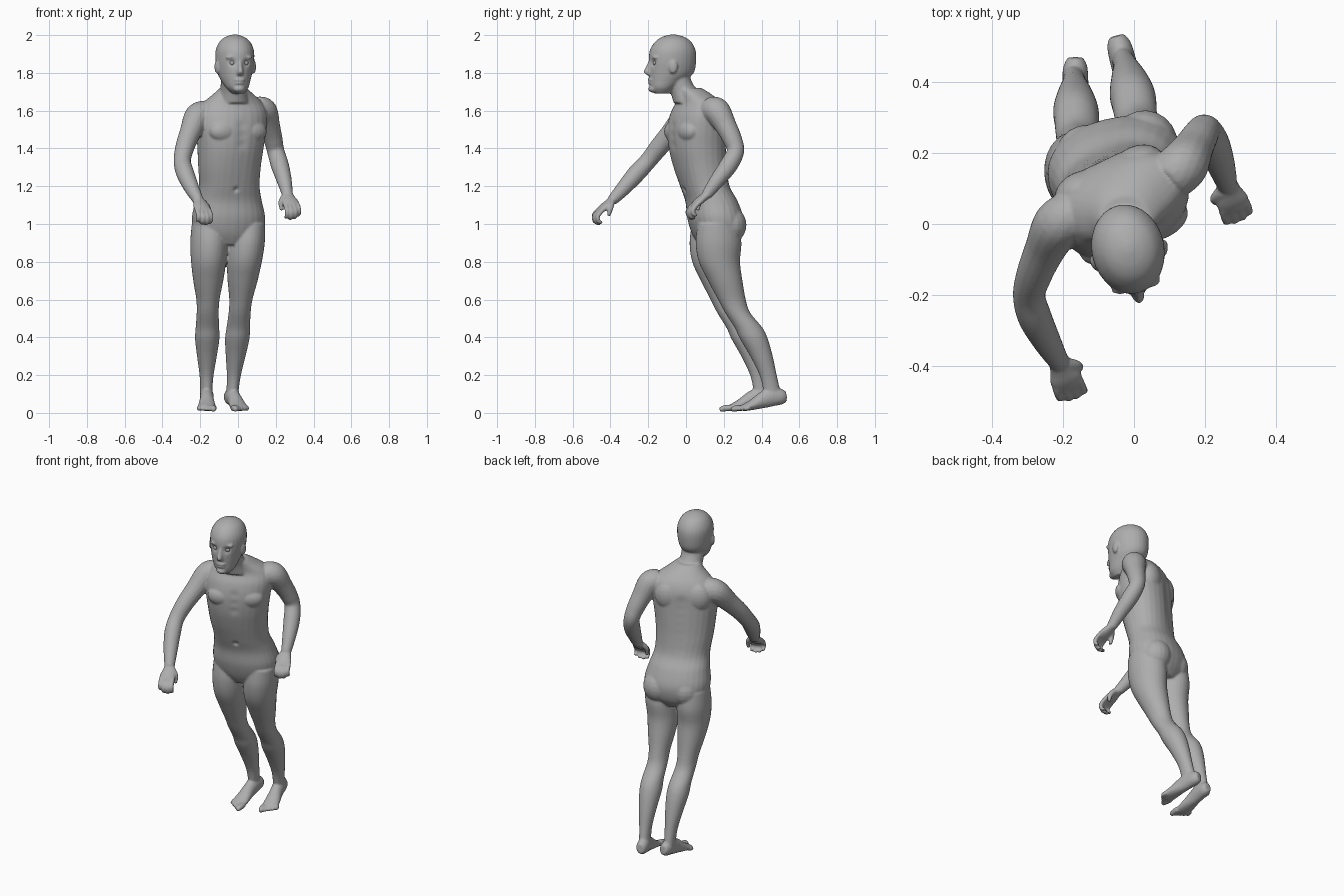
import bpy, bmesh, math
from mathutils import Vector, Matrix

if "Cube" in bpy.data.objects:
    bpy.data.objects.remove(bpy.data.objects["Cube"], do_unlink=True)

UP = Vector((0, 0, 1))
skin = bpy.data.materials.new("plain_grey")
skin.use_nodes = True
GREY = (0.42, 0.42, 0.42, 1)
skin.diffuse_color = GREY
skin.node_tree.nodes["Principled BSDF"].inputs["Base Color"].default_value = GREY

bm = bmesh.new()


def spline(rows, steps=6):
    """Smooth interpolation through rows of numbers."""
    out = []
    last = len(rows) - 1
    for i in range(last):
        p0, p1, p2, p3 = (rows[min(max(k, 0), last)] for k in range(i - 1, i + 3))
        for s in range(steps):
            t = s / steps
            out.append([0.5 * (2 * b + (c - a) * t + (2 * a - 5 * b + 4 * c - d) * t * t
                               + (3 * b - a - 3 * c + d) * t ** 3)
                        for a, b, c, d in zip(p0, p1, p2, p3)])
    return out + [list(rows[last])]


def loft(rows, side=None, power=1.0, sides=28):
    """Skin rings (x, y, z, half width, half depth, yaw); level unless side is given."""
    rows = spline(rows)
    centres = [Vector(r[:3]) for r in rows]
    rings = []
    for i, r in enumerate(rows):
        if side is None:
            u = Vector((math.cos(r[5]), math.sin(r[5]), 0))
            v = UP.cross(u)
        else:
            t = (centres[min(i + 1, len(rows) - 1)] - centres[max(i - 1, 0)]).normalized()
            u = (side - t * side.dot(t)).normalized()
            v = t.cross(u)
        ring = []
        for k in range(sides):
            c, s = math.cos(math.tau * k / sides), math.sin(math.tau * k / sides)
            c = math.copysign(abs(c) ** power, c)
            s = math.copysign(abs(s) ** power, s)
            ring.append(bm.verts.new(centres[i] + u * c * r[3] + v * s * r[4]))
        rings.append(ring)
    for a, b in zip(rings, rings[1:]):
        for k in range(sides):
            n = (k + 1) % sides
            bm.faces.new((a[k], a[n], b[n], b[k]))
    bm.faces.new(rings[0][::-1])
    bm.faces.new(rings[-1])


def tube(points, radii, side):
    loft([(*p, r, r, 0) for p, r in zip(points, radii)], side, sides=16)


def frame(x, y, yaw):
    return Matrix.Translation((x, y, 0)) @ Matrix.Rotation(yaw, 4, "Z")


def blob(base, place, size):
    bmesh.ops.create_uvsphere(bm, u_segments=20, v_segments=12, radius=1,
                              matrix=base @ Matrix.Translation(place) @ Matrix.Diagonal((*size, 1)))


# Torso, twisted at the shoulders
loft([(-.05, .16, .89, .09, .09, .25), (-.05, .162, .95, .175, .125, .25),
      (-.05, .155, 1.03, .195, .142, .25), (-.05, .135, 1.12, .178, .132, .28),
      (-.046, .1, 1.2, .162, .124, .32), (-.045, .075, 1.3, .168, .132, .38),
      (-.04, .06, 1.4, .178, .14, .42), (-.035, .055, 1.5, .19, .14, .43),
      (-.03, .062, 1.58, .19, .13, .43), (-.027, .065, 1.64, .165, .105, .43),
      (-.025, .04, 1.69, .105, .085, .4), (-.025, .01, 1.72, .07, .07, .3)], power=.9)
chest = frame(-.037, .056, .43)
pelvis = frame(-.05, .205, .25)
for s in (-1, 1):
    blob(chest, (s * .08, -.088, 1.49), (.085, .052, .06))
    blob(chest, (s * .085, .08, 1.55), (.08, .055, .09))
    blob(pelvis, (s * .083, 0, .995), (.093, .095, .1))

# Neck and head
loft([(-.025, .02, 1.64, .085, .085, .3), (-.025, -.01, 1.7, .07, .074, .3),
      (-.023, -.04, 1.76, .068, .068, .22), (-.02, -.055, 1.82, .07, .07, .22)])
loft([(0, -.125, 1.69, .03, .04, .22), (-.004, -.122, 1.72, .058, .066, .22),
      (-.012, -.1, 1.76, .077, .095, .22), (-.017, -.078, 1.8, .091, .12, .22),
      (-.017, -.072, 1.86, .101, .127, .22), (-.017, -.07, 1.92, .1, .122, .22),
      (-.017, -.068, 1.965, .08, .096, .22), (-.017, -.068, 1.99, .05, .06, .22),
      (-.017, -.068, 2.003, .012, .015, .22)])
head = frame(-.017, -.072, .22)
nose = [(1.875, .112, .009, .012), (1.835, .124, .012, .018),
        (1.805, .13, .018, .025), (1.788, .12, .017, .018)]
loft([(*(head @ Vector((0, -d, z))), w, h, .22) for z, d, w, h in nose])
blob(head, (0, -.116, 1.763), (.03, .017, .009))
blob(head, (0, -.114, 1.746), (.027, .017, .009))
blob(head, (0, -.102, 1.715), (.032, .028, .02))
for s in (-1, 1):
    blob(head, (s * .038, -.102, 1.882), (.034, .018, .011))
    blob(head @ Matrix.Rotation(s * -.3, 4, "Z"), (s * .1, .012, 1.832), (.012, .024, .036))

# Legs lean back; the left one trails the right
LEG = [(1, .14, .092, .11), (.9, .14, .098, .122), (.8, .142, .092, .11), (.7, .17, .079, .092),
       (.6, .203, .061, .074), (.53, .232, .058, .067), (.45, .288, .062, .074),
       (.39, .315, .064, .074), (.3, .352, .052, .06), (.2, .385, .037, .046),
       (.12, .402, .032, .045), (.06, .415, .034, .045)]


def leg(hip_x, foot_x, hip_back, foot_back):
    rows = []
    for z, y, w, d in LEG:
        t = 1 - z
        rows.append((hip_x + (foot_x - hip_x) * t, y + hip_back + (foot_back - hip_back) * t,
                     z, w, d, .2))
    loft(rows)


leg(-.152, -.17, 0, 0)
leg(.052, -.04, .03, .055)

# Feet with toes; inner is the big toe side
FOOT = [(.004, .088, .022, .028), (.03, .086, .034, .042), (.08, .085, .037, .05),
        (.125, .07, .037, .045), (.18, .046, .044, .03), (.225, .03, .048, .02),
        (.245, .026, .044, .015)]


def foot(heel, direction, inner):
    ahead = Vector(direction).normalized()
    across = ahead.cross(UP) * inner
    start = Vector(heel)
    loft([(*(start + ahead * d + UP * z), w, h, 0) for d, z, w, h in FOOT], across)
    for k in range(5):
        base = start + ahead * (.232 - .005 * k) + across * (.035 - .019 * k)
        size = .017 if k == 0 else .0125
        reach = .062 - .008 * k
        tube([base + UP * .027, base + ahead * reach * .6 + UP * .024,
              base + ahead * reach + UP * .016], (size, size, size * .7), across)


foot((-.165, .472, 0), (0, -1, 0), -1)
foot((-.05, .533, 0), (.26, -1, 0), 1)

# Arms from shoulder to wrist
ARM_RADII = (.068, .071, .058, .051, .046, .048, .04, .029)
right_arm = [(-.16, .03, 1.585), (-.212, 0, 1.57), (-.25, -.07, 1.49), (-.28, -.14, 1.41),
             (-.295, -.2, 1.335), (-.28, -.26, 1.27), (-.245, -.33, 1.19), (-.21, -.39, 1.125)]
left_arm = [(.1, .13, 1.605), (.138, .165, 1.595), (.165, .21, 1.52), (.185, .245, 1.45),
            (.2, .262, 1.385), (.222, .225, 1.31), (.245, .165, 1.23), (.262, .11, 1.155)]
tube(right_arm, ARM_RADII, Vector((1, 0, 0)))
tube(left_arm, ARM_RADII, Vector((1, 0, 0)))


# Hands with curled fingers; thumb points along +-x towards the body
def hand(wrist, direction, inner):
    ahead = Vector(direction).normalized()
    across = ahead.cross(UP).normalized() * inner
    palm_side = ahead.cross(across).normalized()
    if palm_side.z > 0:
        palm_side = -palm_side
    start = Vector(wrist)
    palm = [(-.02, .028, .026), (.02, .034, .021), (.06, .046, .02), (.092, .043, .014)]
    loft([(*(start + ahead * d), w, h, 0) for d, w, h in palm], across)
    for k, reach in enumerate((.9, 1, .95, .75)):
        base = start + ahead * .08 + across * (.034 - .023 * k)
        bend = base + ahead * .05 * reach + palm_side * .008
        curl = bend + (ahead * .6 + palm_side) * .026 * reach
        tip = curl + (palm_side - ahead * .5) * .024 * reach
        tube([base, bend, curl, tip], (.0125, .0125, .0115, .009), across)
    base = start + ahead * .015 + across * .02
    bend = base + (ahead + across * .8 + palm_side * .5) * .03
    tube([base, bend, bend + (ahead + palm_side * .8) * .035], (.018, .015, .01), palm_side)


hand(right_arm[-1], (.3, -.75, -.6), -1)
hand(left_arm[-1], (.25, -.75, -.62), 1)

# Fuse every part into one skin
bmesh.ops.recalc_face_normals(bm, faces=bm.faces)
mesh = bpy.data.meshes.new("body")
bm.to_mesh(mesh)
bm.free()
body = bpy.data.objects.new("body", mesh)
bpy.context.collection.objects.link(body)
fuse = body.modifiers.new("fuse", "REMESH")
fuse.mode, fuse.voxel_size = "VOXEL", .006
soften = body.modifiers.new("soften", "SMOOTH")
soften.factor, soften.iterations = .5, 5
body.data = bpy.data.meshes.new_from_object(body.evaluated_get(bpy.context.evaluated_depsgraph_get()))
body.modifiers.clear()
body.data.name = "body"


# Sculpted hollows: eye sockets, navel, spine, breastbone
def dent(base, place, radius, push):
    centre = base @ Vector(place)
    move = base.to_3x3() @ Vector((0, push, 0))
    for v in body.data.vertices:
        near = (v.co - centre).length / radius
        if near < 2.5:
            v.co += move * math.exp(-near * near)


for s in (-1, 1):
    dent(head, (s * .037, -.117, 1.853), .018, .013)
dent(frame(-.046, .1, .32), (0, -.125, 1.18), .014, .014)
for k in range(7):
    dent(chest, (0, .125, 1.24 + k * .05), .03, -.006)
for k in range(3):
    dent(chest, (0, -.14, 1.42 + k * .05), .025, .005)

body.data.materials.clear()
body.data.materials.append(skin)
body.data.shade_smooth()

# Eyes
for s, name in ((-1, "right_eye"), (1, "left_eye")):
    bpy.ops.mesh.primitive_uv_sphere_add(segments=16, ring_count=10, radius=.014,
                                         location=head @ Vector((s * .037, -.1, 1.853)))
    eye = bpy.context.object
    eye.name = name
    eye.data.materials.append(skin)
    eye.data.shade_smooth()
